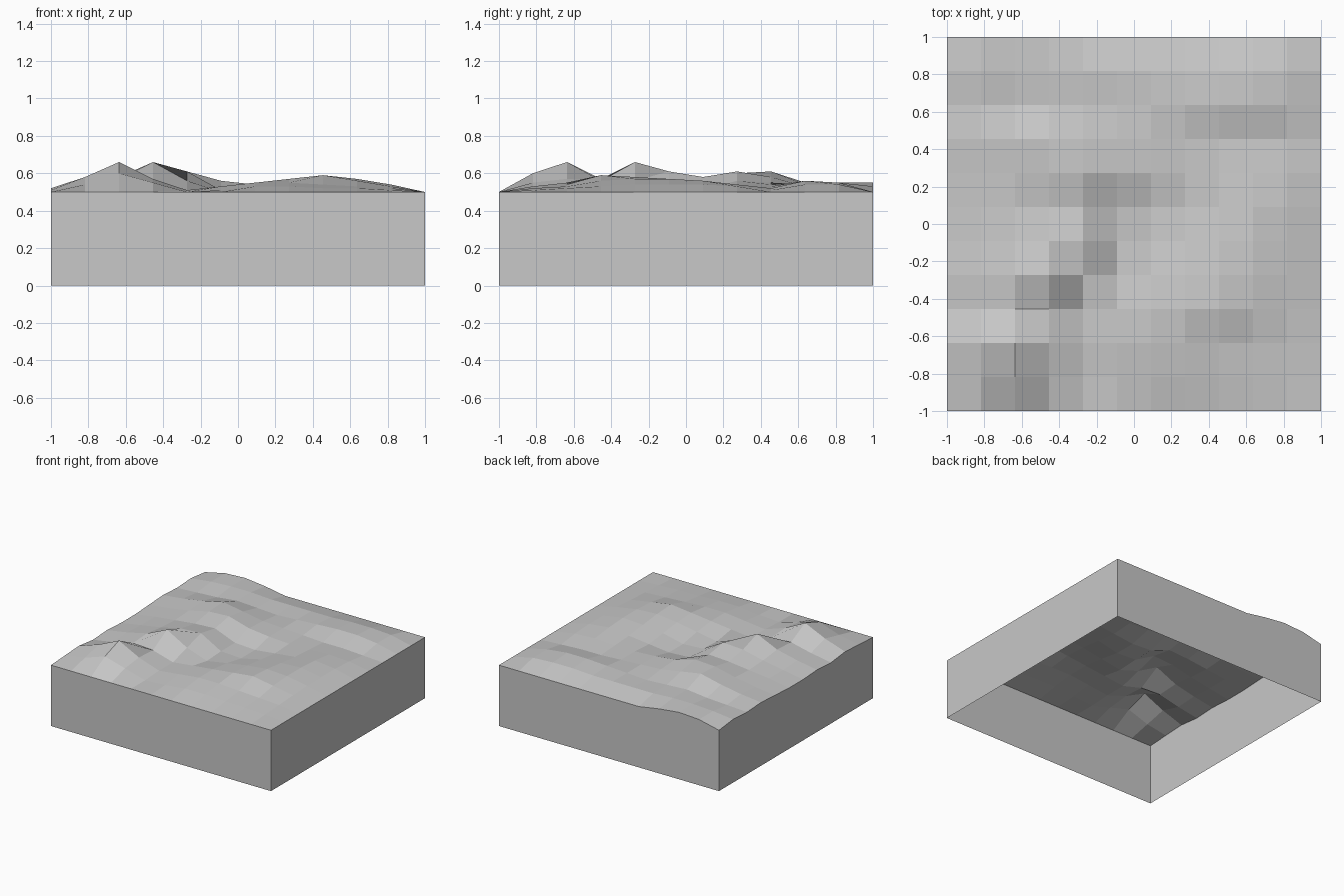
import bpy
import bmesh

# Remove the default object
cube = bpy.data.objects.get("Cube")
if cube:
    bpy.data.objects.remove(cube, do_unlink=True)

CELLS = 11
RIM_HEIGHT = 0.5

# Cross-sections from front to back: rise above the rim in hundredths,
# left to right, without the level front and right-hand edges
sections = [
    (1, 4, 10, 5, 0, 1, 3, 3, 2, 2, 1),
    (2, 8, 16, 7, 1, 3, 5, 5, 4, 3, 2),
    (0, 3, 7, 6, 1, 3, 5, 7, 9, 6, 3),
    (1, 4, 8, 16, 6, 0, 3, 6, 8, 7, 4),
    (0, 3, 6, 10, 11, 1, 0, 4, 6, 7, 4),
    (0, 3, 5, 7, 8, 1, 0, 2, 4, 6, 4),
    (1, 3, 6, 10, 11, 6, 4, 3, 3, 4, 3),
    (2, 4, 7, 11, 8, 5, 4, 3, 2, 2, 1),
    (1, 2, 3, 5, 4, 3, 4, 5, 6, 6, 4),
    (2, 4, 5, 5, 4, 4, 4, 4, 5, 5, 4),
    (0, 4, 5, 3, 0, 0, 0, 0, 0, 0, 0),
]


def ground_height(col, row):
    """Height of one grid point; the front and right edges stay level."""
    if row == 0 or col == CELLS:
        return RIM_HEIGHT
    return RIM_HEIGHT + sections[row - 1][col] / 100


def make_material(name, grey):
    material = bpy.data.materials.new(name)
    material.use_nodes = True
    colour = (grey, grey, grey, 1)
    material.diffuse_color = colour
    shader = next(n for n in material.node_tree.nodes if n.type == "BSDF_PRINCIPLED")
    shader.inputs["Base Color"].default_value = colour
    return material


def coordinate(index):
    return 2 * index / CELLS - 1


# Uneven ground surface
bm = bmesh.new()
grid = [[bm.verts.new((coordinate(col), coordinate(row), ground_height(col, row)))
         for col in range(CELLS + 1)] for row in range(CELLS + 1)]
for row in range(CELLS):
    for col in range(CELLS):
        bm.faces.new((grid[row][col], grid[row][col + 1],
                      grid[row + 1][col + 1], grid[row + 1][col]))

# Side walls dropped from the rim, open underneath
rim = [edge for edge in bm.edges if edge.is_boundary]
walls = bmesh.ops.extrude_edge_only(bm, edges=rim)
for item in walls["geom"]:
    if isinstance(item, bmesh.types.BMVert):
        item.co.z = 0
bmesh.ops.recalc_face_normals(bm, faces=bm.faces[:])

# Keep the normals facing outward on the open shell
bm.normal_update()
top_face = max(bm.faces, key=lambda face: face.calc_center_median().z)
if top_face.normal.z < 0:
    bmesh.ops.reverse_faces(bm, faces=bm.faces[:])

mesh = bpy.data.meshes.new("terrain_block")
bm.to_mesh(mesh)
bm.free()
mesh.materials.append(make_material("stone grey", 0.58))
terrain = bpy.data.objects.new("terrain_block", mesh)
bpy.context.scene.collection.objects.link(terrain)
